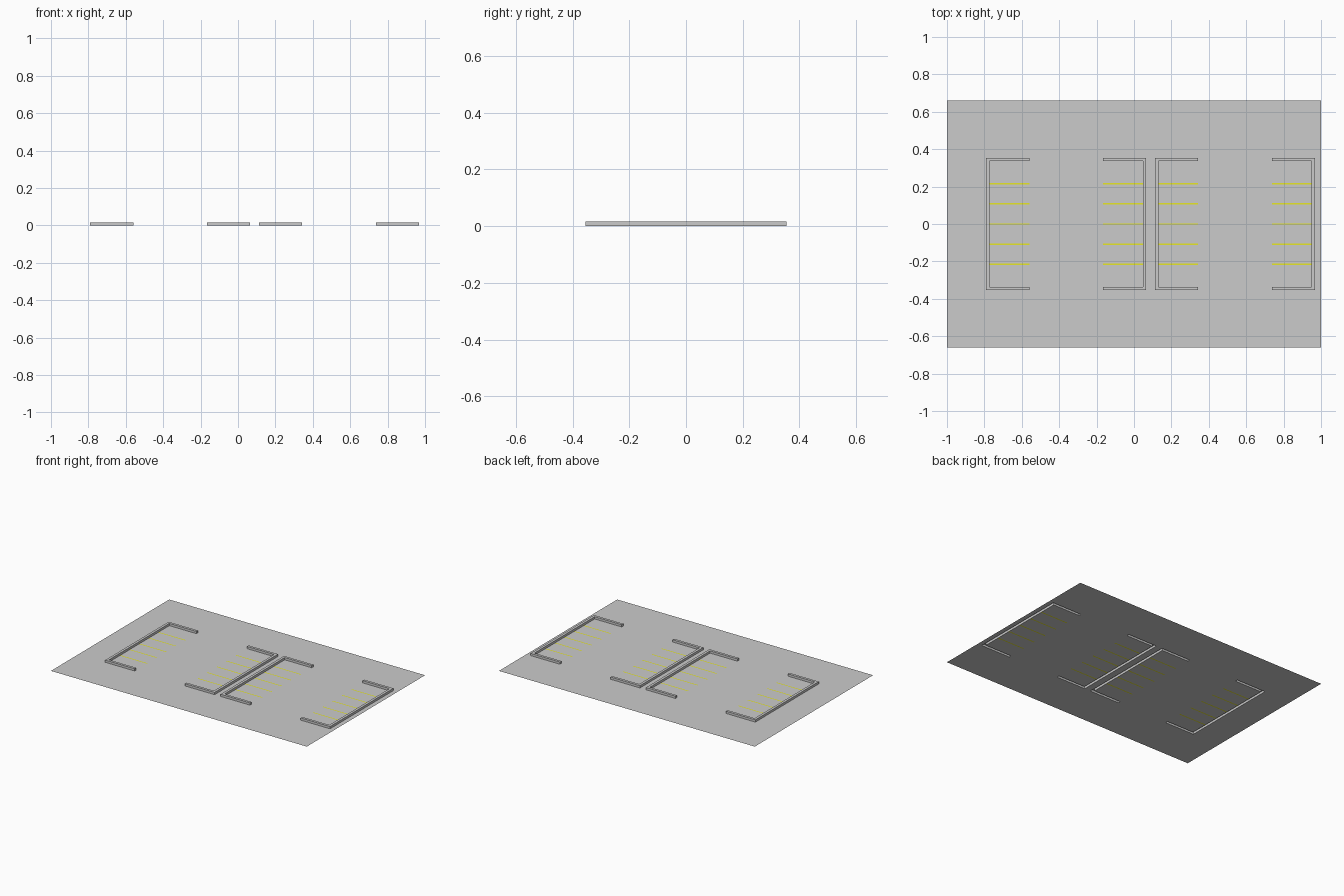
import bpy, bmesh

if "Cube" in bpy.data.objects:
    bpy.data.objects.remove(bpy.data.objects["Cube"])

HALF_X, HALF_Y = 1.0, 0.66
CURB_Y, CURB_W, CURB_H = 0.354, 0.018, 0.016
LINE_YS = [-0.214, -0.107, 0.0, 0.107, 0.214]
LINE_HALF = 0.004
# (back of bay, open end) of each U-shaped kerb
BAYS = [(-0.79, -0.56), (0.065, -0.166), (0.112, 0.341), (0.967, 0.738)]

paint = bpy.data.materials.new("yellow_paint")
paint.diffuse_color = (0.8, 0.8, 0.02, 1)
paint.use_nodes = True
paint.node_tree.nodes["Principled BSDF"].inputs["Base Color"].default_value = paint.diffuse_color


def inner(back, end):
    return back + (CURB_W if end > back else -CURB_W)


def classify(x, y):
    """Which part the pavement cell centred on x, y belongs to."""
    for back, end in BAYS:
        if not (min(back, end) < x < max(back, end) and abs(y) < CURB_Y):
            continue
        if abs(y) > CURB_Y - CURB_W or abs(x - back) < CURB_W:
            return "kerbs"
        if any(abs(y - ly) < LINE_HALF for ly in LINE_YS):
            return "parking_lines"
    return "pavement"


# Shared layout grid, so kerbs and lines fit exactly into the pavement
xs = sorted([-HALF_X, HALF_X] + [v for b, e in BAYS for v in (b, inner(b, e), e)])
ys = sorted([s * v for s in (-1, 1) for v in (HALF_Y, CURB_Y, CURB_Y - CURB_W)]
            + [ly + s * LINE_HALF for ly in LINE_YS for s in (-1, 1)])


def build(part, height=0.0, material=None):
    bm = bmesh.new()
    for x0, x1 in zip(xs, xs[1:]):
        for y0, y1 in zip(ys, ys[1:]):
            if classify((x0 + x1) / 2, (y0 + y1) / 2) == part:
                bm.faces.new([bm.verts.new((x, y, 0)) for x, y in
                              ((x0, y0), (x1, y0), (x1, y1), (x0, y1))])
    bmesh.ops.remove_doubles(bm, verts=bm.verts, dist=1e-5)
    if part != "pavement":
        bmesh.ops.dissolve_limit(bm, angle_limit=0.01, verts=bm.verts, edges=bm.edges)
    if height:
        # raise the outline, leaving the underside open
        base = bm.faces[:]
        out = bmesh.ops.extrude_face_region(bm, geom=base)["geom"]
        top = [g for g in out if isinstance(g, bmesh.types.BMVert)]
        bmesh.ops.translate(bm, verts=top, vec=(0, 0, height))
        old = [f for f in bm.faces if all(v.co.z < 1e-6 for v in f.verts)]
        bmesh.ops.delete(bm, geom=old, context="FACES_ONLY")
    mesh = bpy.data.meshes.new(part)
    bm.to_mesh(mesh)
    bm.free()
    if material:
        mesh.materials.append(material)
    obj = bpy.data.objects.new(part, mesh)
    bpy.context.collection.objects.link(obj)


build("pavement")
build("kerbs", height=CURB_H)
build("parking_lines", material=paint)
